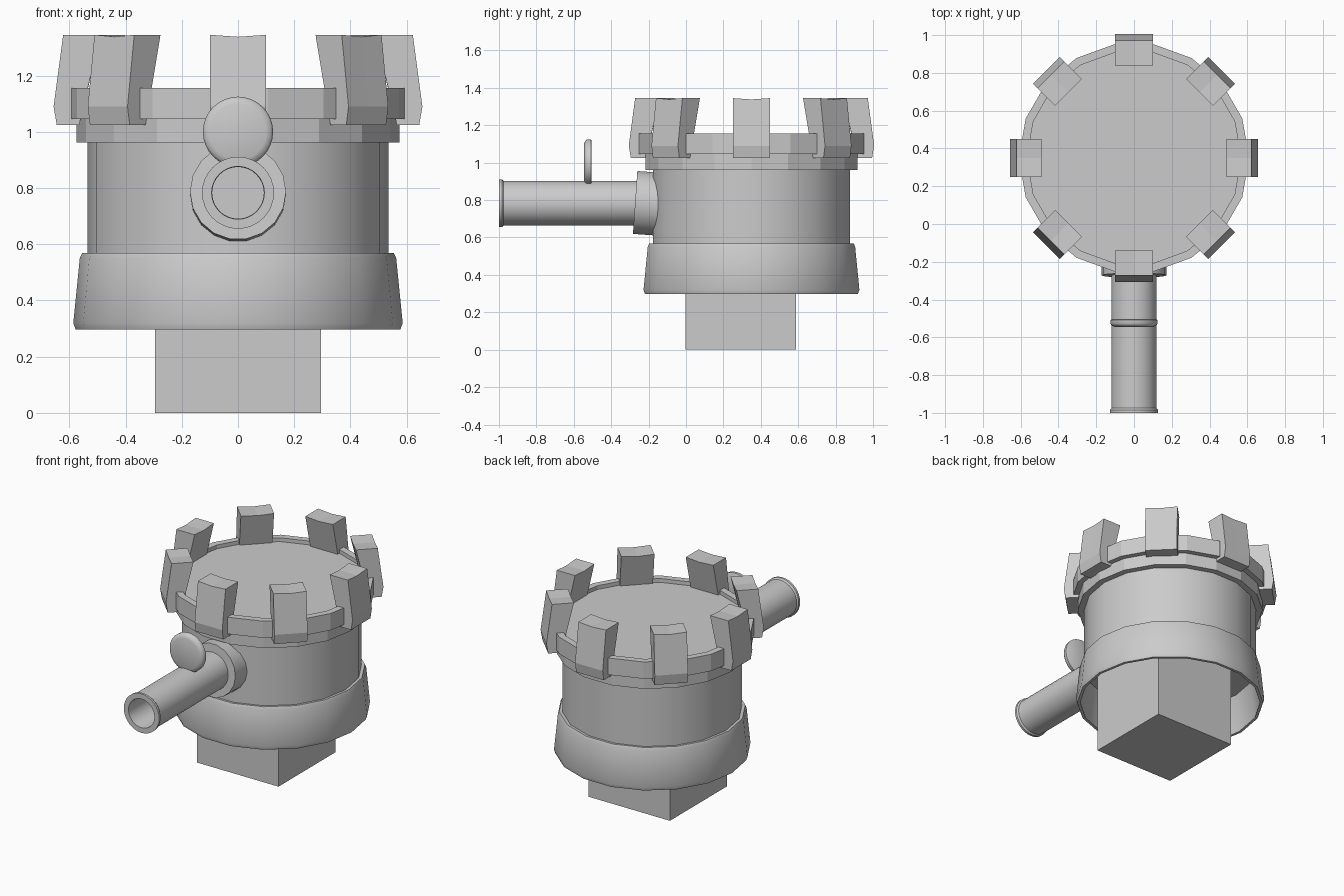
import bpy, bmesh
from math import sin, cos, pi, radians
from mathutils import Matrix, Vector

if "Cube" in bpy.data.objects:
    bpy.data.objects.remove(bpy.data.objects["Cube"])

CY = 0.35  # tower axis in y


def finish(name, bm, smooth=None):
    bmesh.ops.recalc_face_normals(bm, faces=bm.faces)
    me = bpy.data.meshes.new(name)
    bm.to_mesh(me)
    bm.free()
    ob = bpy.data.objects.new(name, me)
    bpy.context.collection.objects.link(ob)
    if smooth:
        bpy.ops.object.select_all(action='DESELECT')
        ob.select_set(True)
        bpy.context.view_layer.objects.active = ob
        bpy.ops.object.shade_smooth_by_angle(angle=radians(smooth))
    return ob


def lathe(name, profile, n, matrix, closed=False, smooth=None):
    """Revolve (radius, height) points about local z; r = 0 makes a cap."""
    bm = bmesh.new()
    rings = []
    for r, z in profile:
        k = n if r > 0 else 1
        rings.append([bm.verts.new(matrix @ Vector((r * cos(2 * pi * i / n), r * sin(2 * pi * i / n), z)))
                      for i in range(k)])
    pairs = list(zip(rings, rings[1:]))
    if closed:
        pairs.append((rings[-1], rings[0]))
    for a, b in pairs:
        for i in range(n):
            j = (i + 1) % n
            quad = [a[i % len(a)], a[j % len(a)], b[j % len(b)], b[i % len(b)]]
            bm.faces.new(list(dict.fromkeys(quad)))
    return finish(name, bm, smooth)


tower = Matrix.Translation((0, CY, 0))

# square foot block
bm = bmesh.new()
bmesh.ops.create_cube(bm, size=0.59, matrix=Matrix.Translation((0, 0.293, 0.295)))
finish("foot_block", bm)

# drum, open flared skirt, collar ring
lathe("tower_body", [(0, 0.55), (0.535, 0.55), (0.535, 1.0), (0, 1.0)], 18, tower, smooth=30)
lathe("skirt", [(0.53, 0.565), (0.555, 0.568), (0.563, 0.55), (0.586, 0.32), (0.578, 0.297),
                (0.56, 0.297), (0.56, 0.32), (0.535, 0.55)], 18, tower, closed=True, smooth=40)
lathe("collar_ring", [(0, 0.962), (0.575, 0.962), (0.575, 1.045), (0, 1.045)], 18, tower)

# parapet with a slightly sunken floor
lathe("parapet", [(0, 1.045), (0.61, 1.045), (0.61, 1.155), (0.567, 1.155),
                  (0.567, 1.13), (0, 1.13)], 18, tower)

# eight merlons: kinked outer face, sloped inner face, dished top
side = [(0.565, 1.025), (0.645, 1.025), (0.656, 1.09), (0.622, 1.345), (0.49, 1.345)]
for i in range(8):
    bm = bmesh.new()
    m = tower @ Matrix.Rotation(i * pi / 4, 4, 'Z')
    rows = []
    for t in (-0.1, 0, 0.1):
        rows.append([bm.verts.new(m @ Vector((r, t, z - (0.007 if t == 0 and z > 1.3 else 0))))
                     for r, z in side])
    for a, b in zip(rows, rows[1:]):
        for k in range(5):
            bm.faces.new((a[k], a[(k + 1) % 5], b[(k + 1) % 5], b[k]))
    bm.faces.new(rows[0])
    bm.faces.new(rows[-1])
    finish(f"merlon_{i + 1}", bm)

# hollow barrel (local z points to -y)
forward = Matrix.Rotation(pi / 2, 4, 'X')
at = lambda z: Matrix.Translation((0, 0, z))
lathe("barrel", [(0, 0.1), (0.12, 0.1), (0.12, 0.975), (0.128, 0.985), (0.128, 1.0),
                 (0.094, 1.0), (0.092, 0.985), (0.092, 0.35), (0, 0.35)],
      32, at(0.783) @ forward, smooth=30)

# slightly tilted mounting flange at the barrel root
lathe("barrel_flange", [(0, -0.15), (0.171, -0.15), (0.171, 0), (0, 0)], 18,
      Matrix.Translation((0, -0.272, 0.787)) @ Matrix.Rotation(radians(86), 4, 'X'), smooth=30)

# round sight disc standing on the barrel
lathe("sight_disc", [(0, 0.504), (0.118, 0.504), (0.125, 0.509), (0.125, 0.528),
                     (0.118, 0.538), (0.1, 0.545), (0, 0.545)],
      32, at(1.0) @ forward, smooth=40)
